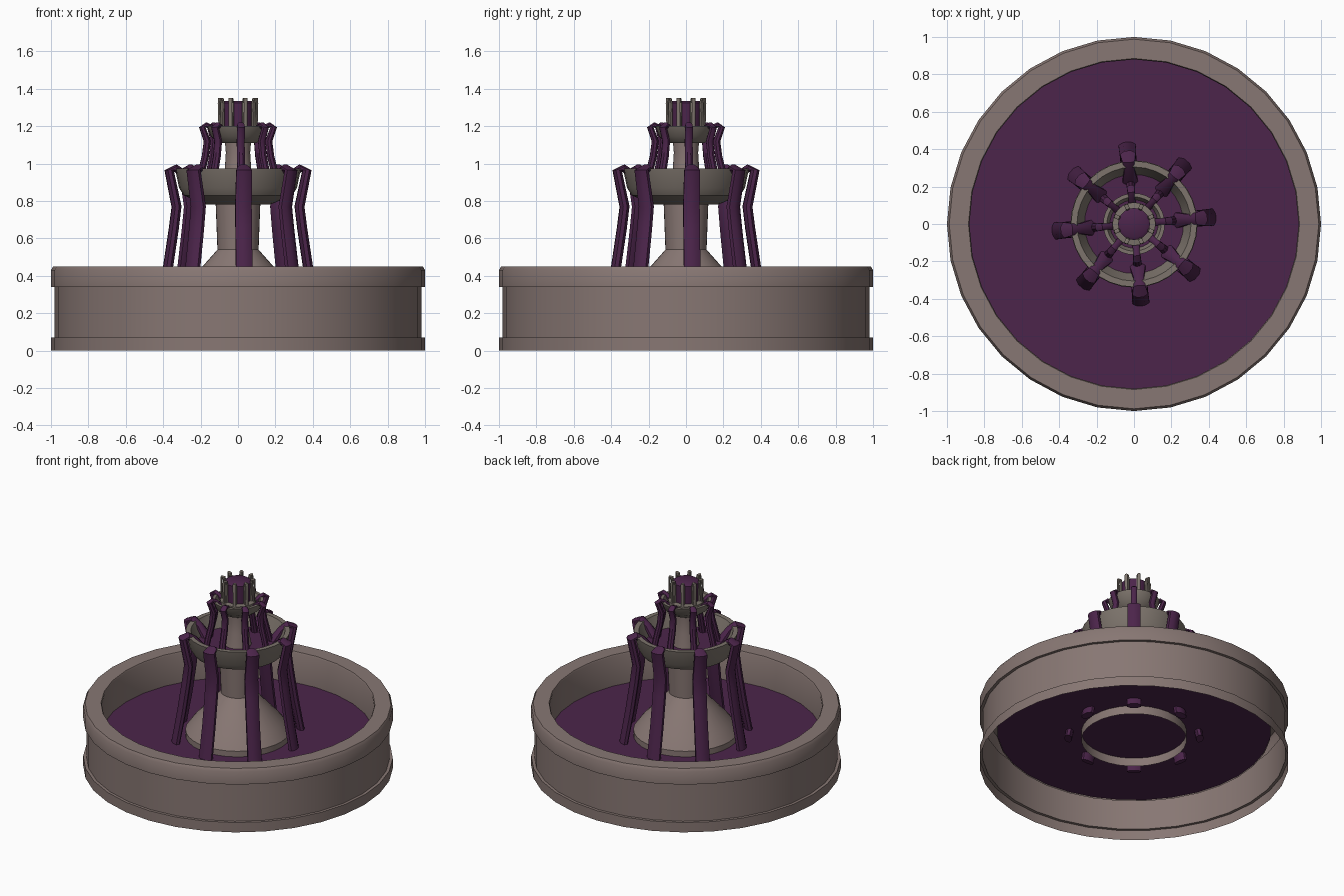
import bpy, bmesh, math
from mathutils import Vector

if "Cube" in bpy.data.objects:
    bpy.data.objects.remove(bpy.data.objects["Cube"])


def material(name, rgb):
    m = bpy.data.materials.new(name)
    m.diffuse_color = (*rgb, 1)
    m.use_nodes = True
    m.node_tree.nodes["Principled BSDF"].inputs["Base Color"].default_value = m.diffuse_color
    return m


STONE = material("warm_stone", (0.245, 0.185, 0.172))
GREY = material("grey_stone", (0.205, 0.175, 0.150))
WATER = material("purple_liquid", (0.072, 0.018, 0.070))


def finish(name, bm, mat, angle=35):
    bmesh.ops.recalc_face_normals(bm, faces=bm.faces)
    me = bpy.data.meshes.new(name)
    bm.to_mesh(me)
    bm.free()
    me.materials.append(mat)
    ob = bpy.data.objects.new(name, me)
    bpy.context.collection.objects.link(ob)
    bpy.ops.object.select_all(action='DESELECT')
    ob.select_set(True)
    bpy.context.view_layer.objects.active = ob
    bpy.ops.object.shade_smooth_by_angle(angle=math.radians(angle))
    return ob


def lathe(name, profile, mat, n=32):
    """Revolve an open (radius, height) profile about z."""
    bm = bmesh.new()
    rings = [[bm.verts.new((r * math.cos(2 * math.pi * i / n),
                            r * math.sin(2 * math.pi * i / n), z))
              for i in range(n)] for r, z in profile]
    for a, b in zip(rings, rings[1:]):
        for i in range(n):
            j = (i + 1) % n
            bm.faces.new((a[i], a[j], b[j], b[i]))
    return finish(name, bm, mat)


def disc(name, r, z, mat, n=32):
    bm = bmesh.new()
    bmesh.ops.create_circle(bm, cap_ends=True, segments=n, radius=r)
    bmesh.ops.translate(bm, verts=bm.verts, vec=(0, 0, z))
    ob = finish(name, bm, mat)
    if ob.data.polygons[0].normal.z < 0:
        ob.data.flip_normals()
    return ob


def streams(name, path, mat, start, count=8, sides=8):
    """Radial ring of bent tubes; path rows are radius, height, width, thickness."""
    bm = bmesh.new()
    pts = [Vector((p[0], p[1])) for p in path]
    for k in range(count):
        a = math.radians(start) + 2 * math.pi * k / count
        out = Vector((math.cos(a), math.sin(a), 0))
        side = Vector((-math.sin(a), math.cos(a), 0))
        rings = []
        for i, (r, z, w, t) in enumerate(path):
            d = (pts[min(i + 1, len(pts) - 1)] - pts[max(i - 1, 0)]).normalized()
            nrm = out * -d.y + Vector((0, 0, d.x))
            c = out * r + Vector((0, 0, z))
            rings.append([bm.verts.new(
                c + side * (w / 2 * math.cos(2 * math.pi * s / sides + math.pi / sides))
                + nrm * (t / 2 * math.sin(2 * math.pi * s / sides + math.pi / sides)))
                for s in range(sides)])
        for p, q in zip(rings, rings[1:]):
            for s in range(sides):
                e = (s + 1) % sides
                bm.faces.new((p[s], p[e], q[e], q[s]))
        bm.faces.new(rings[0][::-1])
        bm.faces.new(rings[-1])
    return finish(name, bm, mat, 40)


# Basin wall, open underneath, and its pool
lathe("basin", [(1, 0), (1, .07), (.98, .07), (.98, .34), (1, .34), (1, .43),
                (.988, .45), (.885, .45), (.88, .44), (.88, .22)], STONE)
disc("pool", .885, .23, WATER)

# Pedestal with a flared foot
lathe("pedestal", [(.34, .17), (.34, .27), (.29, .34), (.19, .45), (.11, .54),
                   (.12, .80)], STONE)

# Middle bowl
lathe("middle_bowl", [(.11, .78), (.17, .78), (.29, .83), (.315, .87), (.337, .975),
                      (.305, .975), (.26, .86)], GREY)
disc("middle_water", .265, .88, WATER)

# Upper stem and bowl
lathe("upper_stem", [(.09, .86), (.07, .98), (.065, 1.06), (.07, 1.12)], STONE)
lathe("upper_bowl", [(.06, 1.11), (.10, 1.11), (.145, 1.145), (.165, 1.20),
                     (.145, 1.20), (.125, 1.15)], GREY)
disc("upper_water", .13, 1.16, WATER)

# Top spout: liquid core with prongs around it
lathe("spout_cup", [(.07, 1.15), (.115, 1.17), (.115, 1.195), (.07, 1.20)], GREY)
lathe("spout_core", [(.082, 1.17), (.085, 1.325), (.07, 1.335), (.0005, 1.335)], WATER)
streams("spout_prongs", [(.09, 1.18, .024, .022), (.088, 1.32, .024, .022),
                         (.093, 1.345, .024, .02), (.105, 1.347, .024, .02),
                         (.109, 1.32, .022, .014), (.105, 1.19, .022, .014)],
        GREY, 22.5)

# Liquid pouring over the rims
streams("middle_streams", [(.23, .87, .09, .05), (.29, .945, .06, .045),
                           (.335, .975, .07, .045), (.37, .965, .09, .05),
                           (.33, .77, .095, .055), (.345, .65, .095, .055),
                           (.375, .45, .095, .055), (.425, .18, .10, .05)],
        WATER, 5)
streams("upper_streams", [(.10, 1.15, .045, .03), (.145, 1.195, .035, .03),
                          (.17, 1.207, .04, .03), (.192, 1.195, .045, .035),
                          (.165, 1.12, .045, .04), (.175, 1.04, .045, .04),
                          (.195, .96, .045, .04), (.215, .87, .05, .04)],
        WATER, 5)
